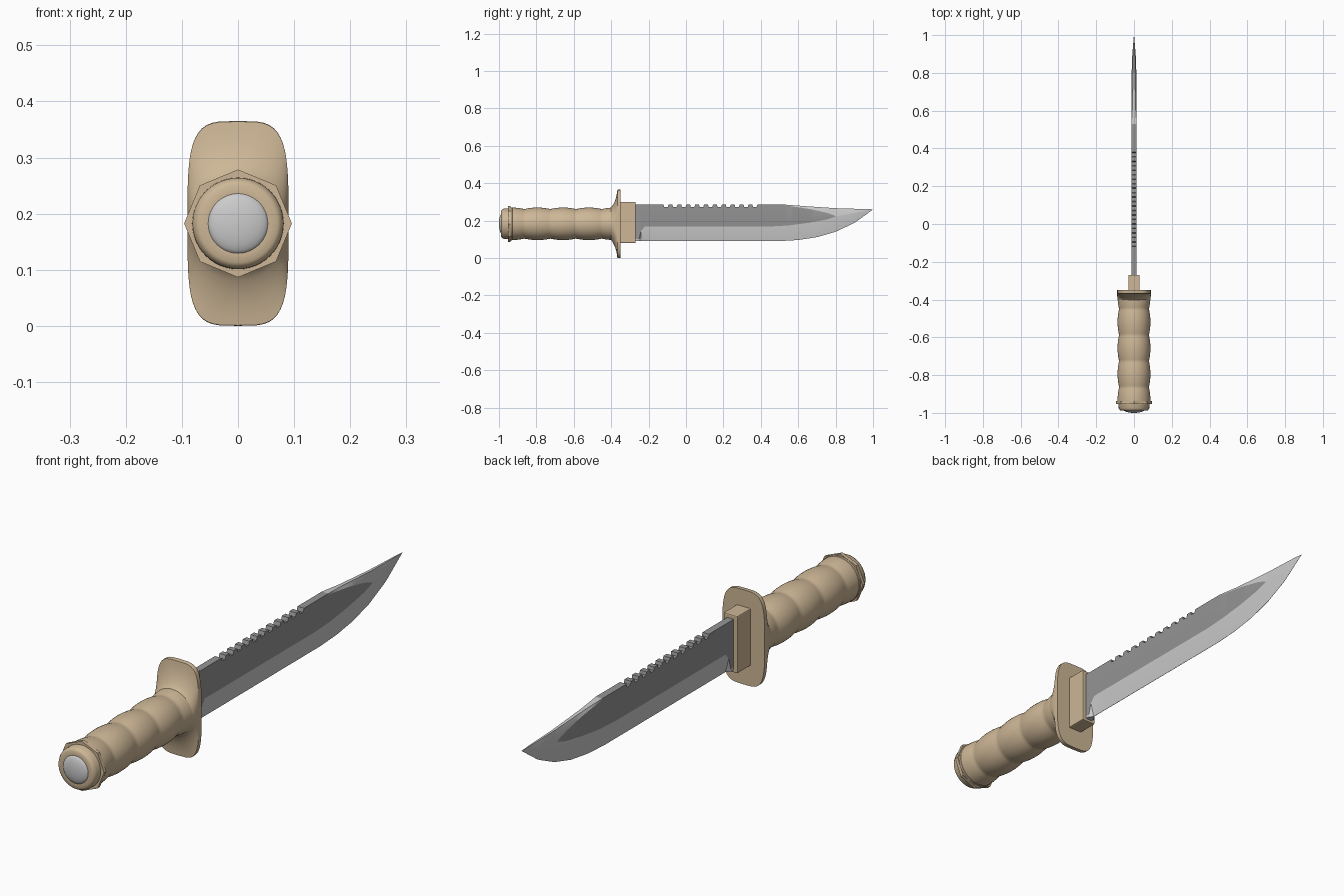
import bpy, bmesh, math

if "Cube" in bpy.data.objects:
    bpy.data.objects.remove(bpy.data.objects["Cube"])

CZ = 0.1825  # height of the knife axis


def material(name, rgb):
    m = bpy.data.materials.new(name)
    m.diffuse_color = (*rgb, 1)
    m.use_nodes = True
    m.node_tree.nodes["Principled BSDF"].inputs["Base Color"].default_value = m.diffuse_color
    return m


TAN = material("tan", (0.61, 0.47, 0.305))
LIGHT = material("light steel", (0.60, 0.60, 0.60))
DARK = material("dark steel", (0.30, 0.30, 0.30))


def loft(name, rings, mats, rule=None, angle=35):
    """Skin closed rings of points; rule(ring, segment) picks the material."""
    bm = bmesh.new()
    vs = [[bm.verts.new(p) for p in r] for r in rings]
    n = len(vs[0])
    for i in range(len(vs) - 1):
        for j in range(n):
            k = (j + 1) % n
            f = bm.faces.new((vs[i][j], vs[i][k], vs[i + 1][k], vs[i + 1][j]))
            if rule:
                f.material_index = rule(i, j)
    bm.faces.new(vs[0])
    bm.faces.new(vs[-1])
    bmesh.ops.remove_doubles(bm, verts=bm.verts, dist=0.00005)
    bmesh.ops.recalc_face_normals(bm, faces=bm.faces)
    me = bpy.data.meshes.new(name)
    bm.to_mesh(me)
    bm.free()
    for m in mats:
        me.materials.append(m)
    ob = bpy.data.objects.new(name, me)
    bpy.context.collection.objects.link(ob)
    bpy.ops.object.select_all(action='DESELECT')
    ob.select_set(True)
    bpy.context.view_layer.objects.active = ob
    bpy.ops.object.shade_smooth_by_angle(angle=math.radians(angle))
    return ob


def ring(y, hx, hz, e=2.0, n=48):
    """Superellipse cross-section; e=2 is an ellipse, larger is boxier."""
    pts = []
    for i in range(n):
        a = 2 * math.pi * i / n
        c, s = math.cos(a), math.sin(a)
        pts.append((math.copysign(abs(c) ** (2 / e), c) * hx, y,
                    CZ + math.copysign(abs(s) ** (2 / e), s) * hz))
    return pts


def lathe(name, profile, mat, n=48, angle=35):
    return loft(name, [ring(y, r, r, n=n) for y, r in profile], [mat], angle=angle)


def lerp(table, y):
    if y <= table[0][0]:
        return table[0][1]
    for (a, u), (b, v) in zip(table, table[1:]):
        if y <= b:
            return u + (v - u) * (y - a) / (b - a)
    return table[-1][1]


# Grip with rounded finger bulges
grip = []
for i in range(67):
    y = -0.94 + 0.55 * i / 66
    grip.append((y, 0.0785 + 0.0085 * abs(math.sin(math.pi * (y + 0.45) / 0.138)) ** 0.8))
lathe("grip", grip, TAN, angle=50)

# Pommel, collars and steel end button
lathe("pommel", [(-0.988, 0.056), (-0.988, 0.070), (-0.984, 0.076), (-0.975, 0.081),
                 (-0.935, 0.082)], TAN)
lathe("pommel_collar", [(-0.952, 0.096), (-0.938, 0.096)], TAN, n=8)
lathe("pommel_ring", [(-0.938, 0.088), (-0.930, 0.088), (-0.926, 0.084)], TAN)
dome = [(-0.984 - 0.016 * math.sin(math.radians(a)), 0.055 * math.cos(math.radians(a)))
        for a in (0, 15, 30, 45, 60, 75, 89)]
lathe("end_button", dome, LIGHT)

# Guard flaring from a round neck to a rounded plate
loft("guard", [ring(*r) for r in (
    (-0.412, 0.080, 0.080, 2), (-0.400, 0.086, 0.087, 2), (-0.390, 0.088, 0.102, 2.2),
    (-0.380, 0.089, 0.122, 2.6), (-0.373, 0.090, 0.145, 3.1), (-0.369, 0.090, 0.165, 3.6),
    (-0.367, 0.090, 0.1815, 4), (-0.365, 0.090, 0.1825, 4), (-0.350, 0.090, 0.1825, 4))], [TAN])

# Block that holds the blade
bpy.ops.mesh.primitive_cube_add(size=1, location=(0, -0.3125, 0.190))
block = bpy.context.object
block.name = "blade_block"
block.scale = (0.06, 0.085, 0.22)
bpy.ops.object.transform_apply(location=False, rotation=False)
block.data.materials.append(TAN)
bev = block.modifiers.new("bevel", 'BEVEL')
bev.width, bev.segments = 0.004, 2

# Blade outlines as (y, value) tables
EDGE = [(0.5, .09), (.6, .096), (.7, .111), (.8, .140), (.9, .187), (1, .259)]
LOW = [(-.252, .10), (-.24, .145), (-.22, .168), (.45, .168), (.55, .174), (.65, .187),
       (.75, .205), (.80, .221), (1, .2595)]
HIGH = [(.40, .268), (.53, .281), (.66, .262), (.75, .242), (.79, .229), (.80, .222), (1, .2596)]
SPINE = [(.53, .285), (.65, .276), (.8, .266), (1, .260)]
HALF = [(.55, .014), (.8, .0125), (.9, .009), (1, .0004)]
TOP = [(.53, .014), (.62, .008), (.95, .003), (1, .0003)]
BOTTOM = [(-.255, .014), (-.24, .0006), (1, .0002)]

# Spine stations, with saw notches cut along the back
stations = {y: 0 for y in (-.29, -.255, -.252, -.24, -.22, -.17, .45, .5, .53)}
stations.update({0.53 + 0.47 * i / 30: 0 for i in range(1, 31)})
stations.update({.8: 0, .79: 0})
for k in range(11):
    y0 = -0.12 + 0.0475 * k
    stations.update({y0: 0, y0 + .003: .012, y0 + .022: .014, y0 + .027: 0})
ys = sorted(stations)

sections = []
for y in ys:
    half = [(lerp(BOTTOM, y), lerp(EDGE, y)), (lerp(HALF, y), lerp(LOW, y)),
            (lerp(HALF, y), lerp(HIGH, y)), (lerp(TOP, y), lerp(SPINE, y) - stations[y])]
    sections.append([(x, y, z) for x, z in half] + [(-x, y, z) for x, z in reversed(half)])


def blade_colour(i, j):
    if j in (1, 5):
        return 1 if ys[i] < 0.799 else 0
    if j in (2, 3, 4):
        return 1 if ys[i] < 0.529 else 0
    return 0


loft("blade", sections, [LIGHT, DARK], blade_colour, angle=20)
